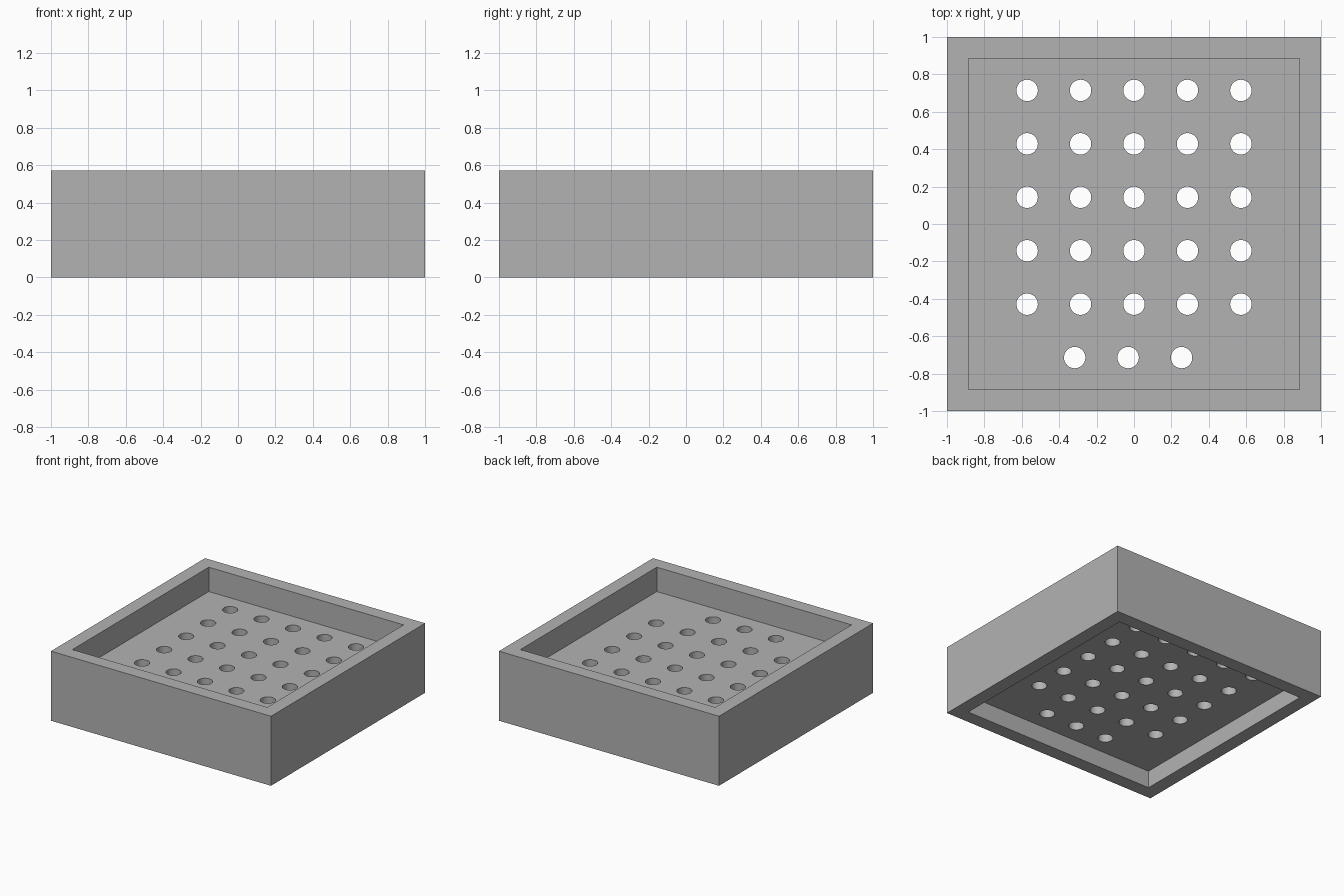
import bpy
import bmesh
import math
from mathutils import Matrix, Vector

default = bpy.data.objects.get("Cube")
if default:
    bpy.data.objects.remove(default, do_unlink=True)

UNIT = 2 / 70            # the tray is 70 units wide
WIDTH, HEIGHT, WALL = 70, 20, 4
FLOOR_BOTTOM, FLOOR_TOP = 5, 13
PITCH, HOLE_RADIUS = 10, 2

grey = bpy.data.materials.new("plain grey")
grey.use_nodes = True
grey.diffuse_color = (0.45, 0.45, 0.45, 1)
grey.node_tree.nodes["Principled BSDF"].inputs["Base Color"].default_value = grey.diffuse_color


def add_box(bm, width, low, high):
    size = Matrix.Diagonal((width * UNIT, width * UNIT, (high - low) * UNIT, 1))
    place = Matrix.Translation((0, 0, (low + high) / 2 * UNIT))
    bmesh.ops.create_cube(bm, size=1, matrix=place @ size)


def add_hole(bm, x, y):
    middle = (FLOOR_BOTTOM + FLOOR_TOP) / 2
    bmesh.ops.create_cone(bm, cap_ends=True, segments=48,
                          radius1=HOLE_RADIUS * UNIT, radius2=HOLE_RADIUS * UNIT,
                          depth=(FLOOR_TOP - FLOOR_BOTTOM + 2) * UNIT,
                          matrix=Matrix.Translation(Vector((x, y, middle)) * UNIT))


def make_object(name, bm):
    mesh = bpy.data.meshes.new(name)
    bm.to_mesh(mesh)
    bm.free()
    mesh.materials.append(grey)
    obj = bpy.data.objects.new(name, mesh)
    bpy.context.collection.objects.link(obj)
    return obj


# Solid block of the tray
bm = bmesh.new()
add_box(bm, WIDTH, 0, HEIGHT)
tray = make_object("perforated_tray", bm)

# Recesses above and below the floor
bm = bmesh.new()
add_box(bm, WIDTH - 2 * WALL, FLOOR_TOP, HEIGHT + 1)
add_box(bm, WIDTH - 2 * WALL, -1, FLOOR_BOTTOM)
recess_cutter = make_object("recess_cutter", bm)

# Five full rows of holes and a shorter, shifted front row
bm = bmesh.new()
for row in range(5):
    for column in range(-2, 3):
        add_hole(bm, column * PITCH, 25 - row * PITCH)
for column in range(-1, 2):
    add_hole(bm, column * PITCH - 1.1, -25)
hole_cutter = make_object("hole_cutter", bm)

# Cut the block
bpy.ops.object.select_all(action="DESELECT")
tray.select_set(True)
bpy.context.view_layer.objects.active = tray
for cutter in (recess_cutter, hole_cutter):
    cutter.hide_render = True
    cut = tray.modifiers.new(cutter.name, "BOOLEAN")
    cut.operation = "DIFFERENCE"
    cut.solver = "EXACT"
    cut.object = cutter
    bpy.ops.object.modifier_apply(modifier=cut.name)
    bpy.data.objects.remove(cutter, do_unlink=True)

# Smooth hole walls, crisp edges
bpy.ops.object.shade_smooth_by_angle(angle=math.radians(30))
